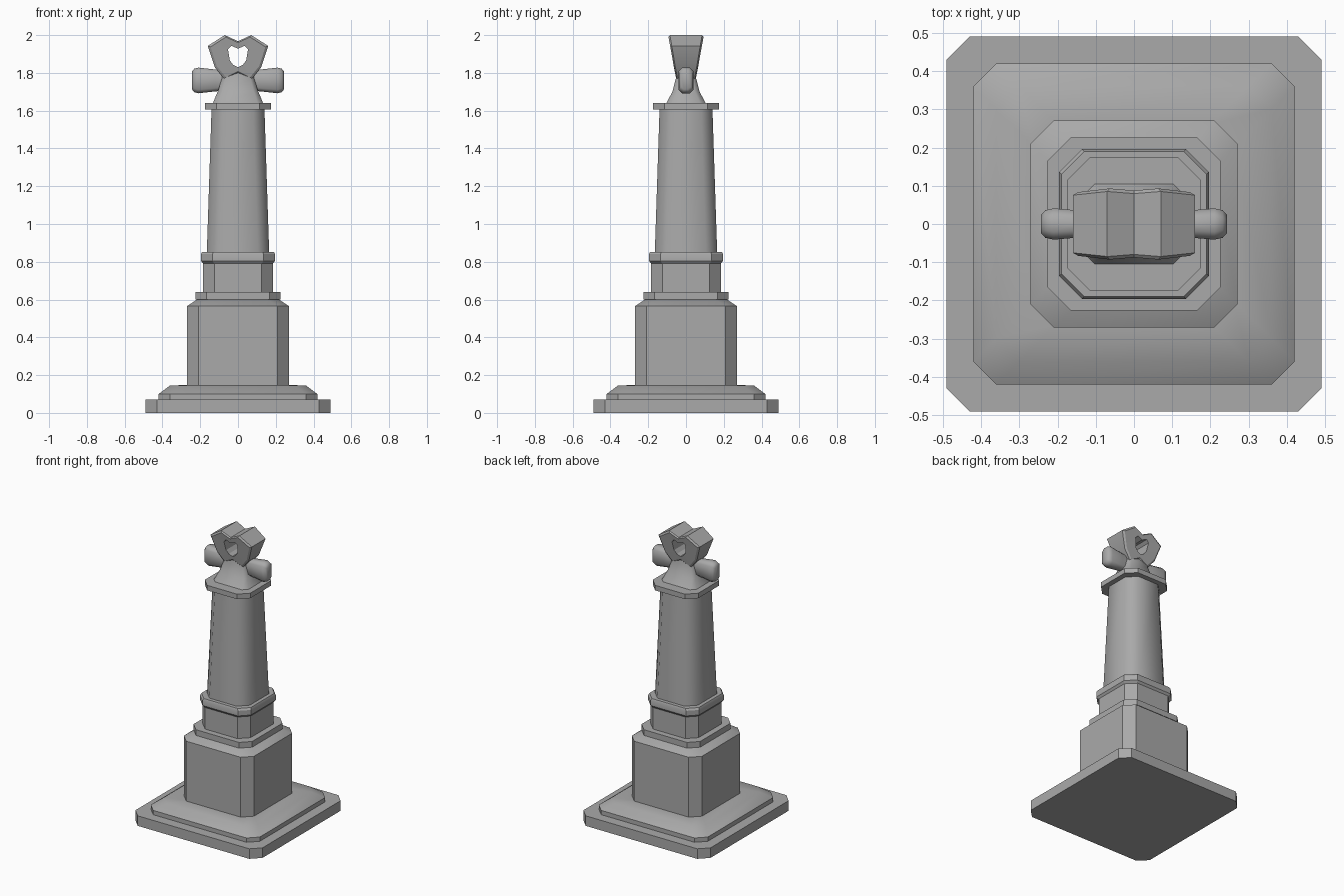
import bpy, bmesh, math

cube = bpy.data.objects.get("Cube")
if cube:
    bpy.data.objects.remove(cube, do_unlink=True)

stone = bpy.data.materials.new("grey stone")
stone.use_nodes = True
GREY = (0.4, 0.4, 0.4, 1)
stone.diffuse_color = GREY
stone.node_tree.nodes["Principled BSDF"].inputs["Base Color"].default_value = GREY


def finish(name, bm, angle=30):
    bmesh.ops.recalc_face_normals(bm, faces=bm.faces)
    mesh = bpy.data.meshes.new(name)
    bm.to_mesh(mesh)
    bm.free()
    mesh.materials.append(stone)
    obj = bpy.data.objects.new(name, mesh)
    bpy.context.collection.objects.link(obj)
    bpy.ops.object.select_all(action="DESELECT")
    obj.select_set(True)
    bpy.context.view_layer.objects.active = obj
    bpy.ops.object.shade_smooth_by_angle(angle=math.radians(angle))
    return obj


def bridge(bm, a, b):
    n = len(a)
    for i in range(n):
        j = (i + 1) % n
        bm.faces.new((a[i], a[j], b[j], b[i]))


def octagon(hx, hy, c):
    quarter = [(hx, hy - c), (hx - c, hy)]
    half = quarter + [(-x, y) for x, y in reversed(quarter)]
    return half + [(-x, -y) for x, y in half]


def loft(name, sections, angle=30):
    """Stack chamfered rectangles given as (z, half x, half y, chamfer)."""
    bm = bmesh.new()
    rings = [[bm.verts.new((x, y, z)) for x, y in octagon(hx, hy, c)]
             for z, hx, hy, c in sections]
    for a, b in zip(rings, rings[1:]):
        bridge(bm, a, b)
    bm.faces.new(rings[0])
    bm.faces.new(rings[-1])
    return finish(name, bm, angle)


def square(name, profile, c=0.06, angle=30):
    return loft(name, [(z, h, h, c) for z, h in profile], angle)


# Stepped base and column
square("ground_slab", [(0, 0.49), (0.07, 0.49)])
square("base_step", [(0.07, 0.42), (0.10, 0.42), (0.145, 0.36), (0.148, 0.26)], angle=42)
square("pedestal_block", [(0.14, 0.27), (0.565, 0.27), (0.605, 0.21)], angle=42)
square("pedestal_plate", [(0.60, 0.226), (0.64, 0.226)])
square("column_foot", [(0.63, 0.185), (0.80, 0.185)])
square("column_collar", [(0.79, 0.185), (0.805, 0.196), (0.84, 0.196), (0.853, 0.19)])
square("column_shaft", [(0.85, 0.165), (1.61, 0.14)], angle=60)
square("column_cap", [(1.605, 0.175), (1.64, 0.175)])

# Flared neck under the ornament
loft("ornament_neck", [(1.635, 0.135, 0.107, 0.03), (1.70, 0.108, 0.072, 0.025),
                       (1.77, 0.085, 0.054, 0.02), (1.82, 0.08, 0.05, 0.02)], 50)

# Side arms, swelling outwards with rounded ends
for side, word in ((1, "left"), (-1, "right")):
    bm = bmesh.new()
    rings = []
    for x, hy, hz, c in ((0.04, 0.03, 0.05, 0.015), (0.12, 0.033, 0.058, 0.017),
                         (0.21, 0.041, 0.068, 0.02), (0.232, 0.036, 0.062, 0.02),
                         (0.243, 0.024, 0.048, 0.014)):
        rings.append([bm.verts.new((side * x, y, 1.76 + z)) for y, z in octagon(hy, hz, c)])
    for a, b in zip(rings, rings[1:]):
        bridge(bm, a, b)
    bm.faces.new(rings[0])
    bm.faces.new(rings[-1])
    finish(word + "_arm", bm, 50)

# Pierced head, thicker towards the top
OUTER = [(0, 1.968), (0.07, 2.0), (0.16, 1.943), (0.123, 1.83), (0.07, 1.765), (0, 1.80)]
INNER = [(0, 1.928), (0.035, 1.943), (0.053, 1.925), (0.043, 1.865), (0.025, 1.842), (0, 1.83)]


def head_loop(bm, half, front, inset=0.0, lift=0.0):
    pts = half + [(-x, z) for x, z in half[-2:0:-1]]
    loop = []
    for x, z in pts:
        depth = 0.053 + (z - 1.765) * 0.17 + lift
        k = 1 - inset
        loop.append(bm.verts.new((x * k, front * depth, 1.885 + (z - 1.885) * k)))
    return loop


bm = bmesh.new()
rims = []
for front in (-1, 1):
    rim = head_loop(bm, OUTER, front, lift=-0.008)
    face = head_loop(bm, OUTER, front, inset=0.09)
    hole = head_loop(bm, INNER, front)
    bridge(bm, rim, face)
    bridge(bm, face, hole)
    rims.append((rim, hole))
bridge(bm, rims[0][0], rims[1][0])
bridge(bm, rims[0][1], rims[1][1])
finish("ornament_head", bm, 25)
